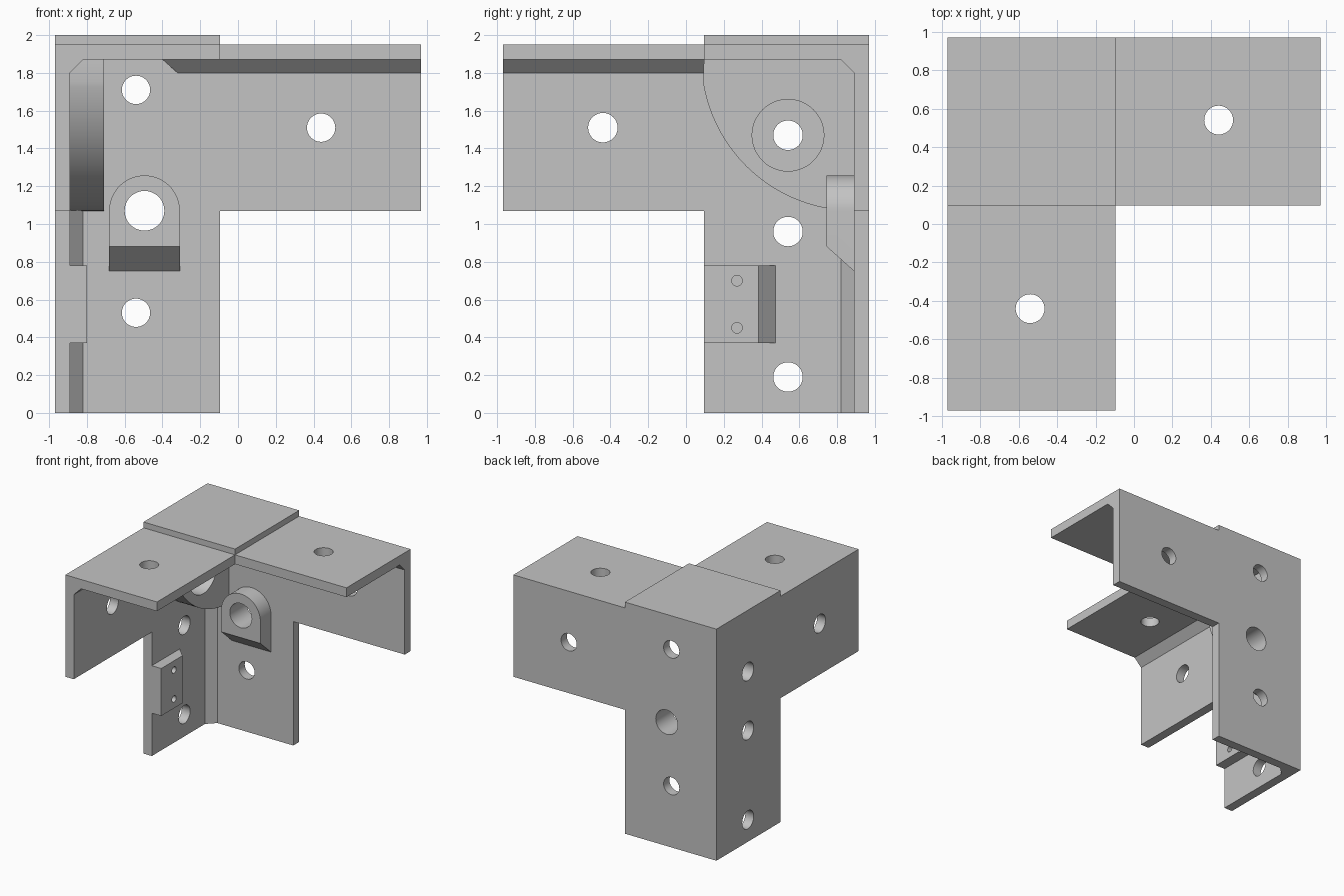
import bpy
import bmesh
from math import sin, cos, pi

cube = bpy.data.objects.get("Cube")
if cube:
    bpy.data.objects.remove(cube, do_unlink=True)

grey = bpy.data.materials.new("plain_grey")
grey.use_nodes = True
GREY = (0.55, 0.55, 0.55, 1)
grey.diffuse_color = GREY
grey.node_tree.nodes["Principled BSDF"].inputs["Base Color"].default_value = GREY

# Main sizes: outer half width, inner wall face, column edge, arm underside
E, I, C, ARM = 0.97, 0.89, 0.095, 1.07
CEIL, TOP, PAD = 1.87, 1.95, 2.0
CH = 0.07  # inner corner chamfer


def place(axis, p, d):
    """Put a 2D profile point at depth d along an axis."""
    return {"x": (d, p[0], p[1]), "y": (p[0], d, p[1]), "z": (p[0], p[1], d)}[axis]


def prism(name, axis, pts, lo, hi):
    bm = bmesh.new()
    a = [bm.verts.new(place(axis, p, lo)) for p in pts]
    b = [bm.verts.new(place(axis, p, hi)) for p in pts]
    bm.faces.new(a)
    bm.faces.new(b[::-1])
    for i in range(len(pts)):
        j = (i + 1) % len(pts)
        bm.faces.new((a[i], b[i], b[j], a[j]))
    bmesh.ops.recalc_face_normals(bm, faces=bm.faces)
    me = bpy.data.meshes.new(name)
    bm.to_mesh(me)
    bm.free()
    me.materials.append(grey)
    ob = bpy.data.objects.new(name, me)
    bpy.context.collection.objects.link(ob)
    return ob


def arc(u, v, r, start, end, n):
    return [(u + r * cos(start + (end - start) * i / n),
             v + r * sin(start + (end - start) * i / n)) for i in range(n + 1)]


def drill(ob, axis, u, v, r, lo, hi):
    cutter = prism("hole_cutter", axis, arc(u, v, r, 0, 2 * pi, 48)[:-1], lo, hi)
    cutter.hide_render = True
    mod = ob.modifiers.new("hole", "BOOLEAN")
    mod.operation, mod.solver, mod.object = "DIFFERENCE", "EXACT", cutter
    bpy.context.view_layer.objects.active = ob
    bpy.ops.object.modifier_apply(modifier=mod.name)
    bpy.data.objects.remove(cutter, do_unlink=True)


R = 0.075  # screw hole radius

# Back wall: column with an arm towards +x
back_wall = prism("back_wall", "y", [(-E, 0), (-C, 0), (-C, ARM), (E, ARM),
                                     (E, TOP), (-E, TOP)], I, E)
for x, z, r in [(0.44, 1.51, R), (-0.54, 1.71, R), (-0.54, 0.53, R), (-0.495, ARM, 0.105)]:
    drill(back_wall, "y", x, z, r, I - 0.1, E + 0.1)

# Side wall: column with an arm towards -y
side_wall = prism("side_wall", "x", [(I, 0), (C, 0), (C, ARM), (-E, ARM),
                                     (-E, TOP), (I, TOP)], -E, -I)
for y, z in [(-0.44, 1.51), (0.54, 1.47), (0.54, 0.96), (0.54, 0.19)]:
    drill(side_wall, "x", y, z, R + 0.003, -E - 0.1, -I + 0.1)

# Top plate over both arms, with the raised corner pad
top_plate = prism("top_plate", "z", [(-I, I), (-I, -E), (-C, -E), (-C, C),
                                     (E, C), (E, I)], CEIL, TOP)
for x, y in [(0.44, 0.54), (-0.54, -0.44)]:
    drill(top_plate, "z", x, y, R, CEIL - 0.1, TOP + 0.1)
corner_pad = prism("corner_pad", "z", [(-E, C), (-C, C), (-C, E), (-E, E)], TOP, PAD)

# Chamfer strips along the inner corners
upright_strip = prism("upright_corner_strip", "z",
                      [(-I, I), (-I, I - CH), (-I + CH, I)], 0, CEIL)
side_strip = prism("side_ceiling_strip", "y",
                   [(-I, CEIL), (-I + CH, CEIL), (-I, CEIL - CH)], -E, I)
back_strip = prism("back_ceiling_strip", "x",
                   [(I, CEIL), (I - CH, CEIL), (I, CEIL - CH)], -0.32, E)
for v in back_strip.data.vertices:
    if v.co.x < 0 and v.co.y < I - 0.01:
        v.co.x -= 0.08

# Quarter-round gusset in the corner, with a counterbored hole
a0 = pi + 0.157
gusset = prism("quarter_gusset", "x",
               [(I, CEIL), (C, CEIL)] + arc(I, 1.88, 0.81, a0, 1.5 * pi, 40), -I, -0.71)
drill(gusset, "x", 0.54, 1.47, 0.19, -0.86, -0.6)
drill(gusset, "x", 0.54, 1.47, R + 0.003, -1, -0.8)

# Arched boss on the back wall, sloped underneath
BX, BR, FRONT = -0.495, 0.187, 0.745
boss = prism("arched_boss", "y", [(BX - BR, 0.75), (BX + BR, 0.75)]
             + arc(BX, ARM, BR, 0, pi, 40), FRONT, I)
for v in boss.data.vertices:
    if v.co.y < FRONT + 0.01 and v.co.z < 0.8:
        v.co.z = 0.88
drill(boss, "y", BX, ARM, 0.105, 0.6, 1)

# Latch block on the side wall with two blind pin holes
latch = prism("latch_block", "z", [(-I, C), (-0.80, C), (-0.80, 0.385), (-I, 0.475)],
              0.37, 0.78)
for z in (0.70, 0.45):
    drill(latch, "x", 0.27, z, 0.028, -0.87, -0.7)

# Smooth the round surfaces, keep edges sharp
for ob in bpy.context.view_layer.objects:
    ob.select_set(False)
for ob in (back_wall, side_wall, top_plate, gusset, boss, latch):
    ob.select_set(True)
bpy.context.view_layer.objects.active = back_wall
bpy.ops.object.shade_smooth_by_angle(angle=pi / 6)
